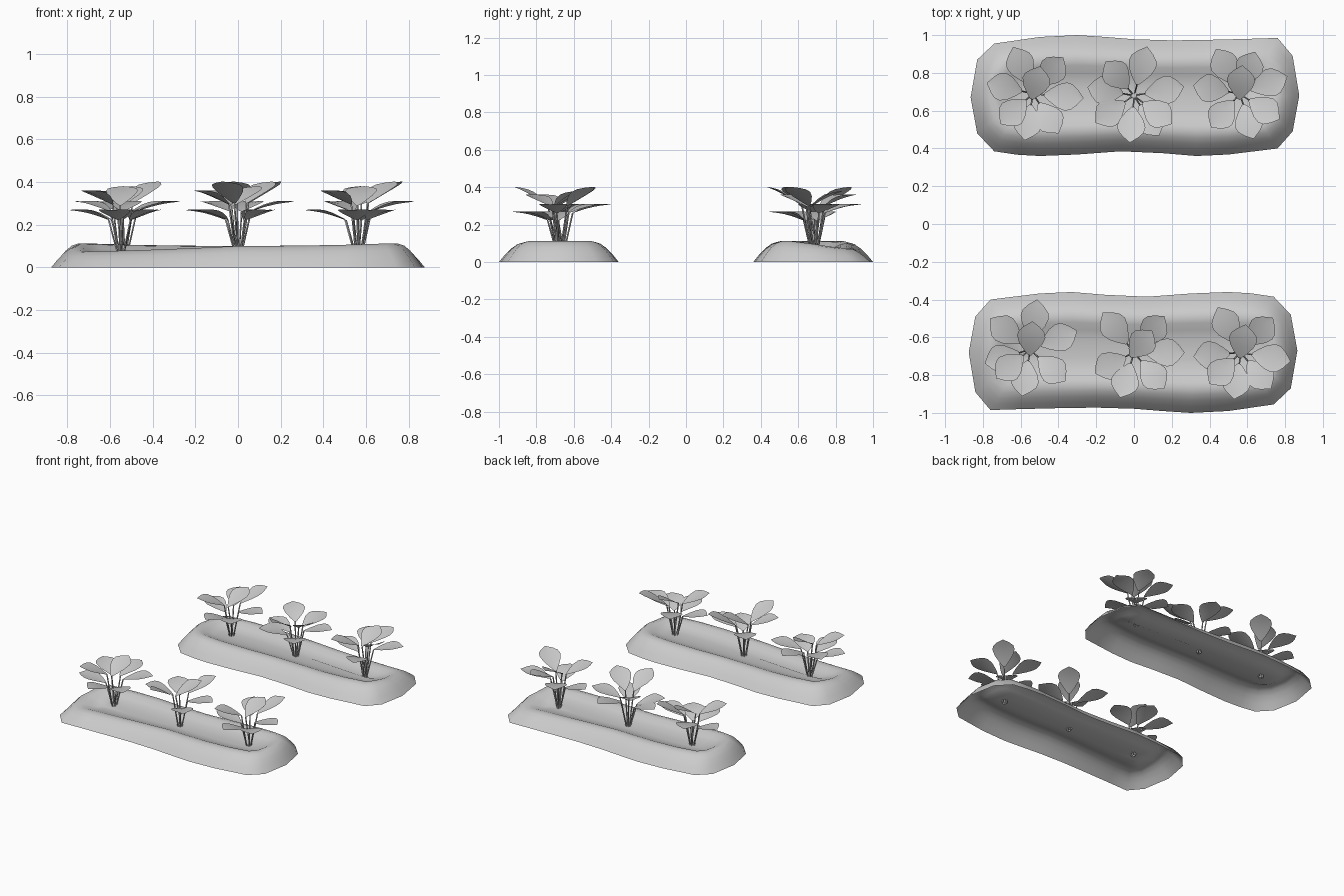
import bpy, bmesh, math
from mathutils import Vector

if "Cube" in bpy.data.objects:
    bpy.data.objects.remove(bpy.data.objects["Cube"])

grey = bpy.data.materials.new("pale_grey")
grey.use_nodes = True
colour = (0.6, 0.6, 0.6, 1)
grey.diffuse_color = colour
grey.node_tree.nodes["Principled BSDF"].inputs["Base Color"].default_value = colour


def finish(bm, name):
    mesh = bpy.data.meshes.new(name)
    bm.to_mesh(mesh)
    bm.free()
    mesh.materials.append(grey)
    for poly in mesh.polygons:
        poly.use_smooth = True
    obj = bpy.data.objects.new(name, mesh)
    bpy.context.collection.objects.link(obj)


def clamp(v, low=0.0, high=1.0):
    return max(low, min(high, v))


# Soil bed: wavy outline, counter-clockwise, and rings of (inset, height)
BED_Y = -0.68
OUTLINE = [(-.875, -.68), (-.84, -.89), (-.76, -.985), (-.6, -.98), (-.4, -.975),
           (-.2, -.972), (0, -.978), (.15, -.99), (.3, -1), (.5, -.99), (.74, -.955),
           (.83, -.87), (.865, -.67), (.83, -.48), (.74, -.385), (.62, -.367),
           (.5, -.36), (.3, -.368), (.07, -.385), (-.15, -.375), (-.33, -.36),
           (-.5, -.368), (-.76, -.4), (-.84, -.49)]
RINGS = [(0, 0), (.1, .042), (.2, .077), (.3, .101), (.4, .111), (.5, .106),
         (.62, .088), (.75, .076), (.9, .071)]


def soil_bed(name, turn):
    bm = bmesh.new()
    rings = []
    for inset, height in RINGS:
        ring = []
        for x, y in OUTLINE:
            p = Vector((x, y, 0)).lerp(Vector((clamp(x, -.58, .58), BED_Y, 0)), inset)
            # The rim dips in the middle and one corner has slumped
            dip = .1 * (1 - clamp(abs(x) / .7) ** 2)
            slump = .33 * clamp(-x / .7) * clamp(.4 - (y - BED_Y) / .4)
            p.z = height * (1 - dip - slump)
            ring.append(bm.verts.new((p.x * turn, p.y * turn, p.z)))
        rings.append(ring)
    n = len(OUTLINE)
    for a, b in zip(rings, rings[1:]):
        for i in range(n):
            j = (i + 1) % n
            bm.faces.new((a[i], a[j], b[j], b[i]))
    bm.faces.new(rings[-1])
    finish(bm, name)


soil_bed("front_soil_bed", 1)
soil_bed("back_soil_bed", -1)

# Leaf layers: blade start radius and height, tip radius and height
LAYERS = {"L": (.06, .222, .25, .268), "M": (.06, .262, .268, .308),
          "U": (.05, .295, .235, .36), "H": (.06, .30, .25, .402),
          "T": (-.03, .29, .15, .38)}
# Blade half-widths along its length
BLADE = [(0, .008), (.15, .034), (.35, .062), (.55, .075), (.7, .068), (.84, .043), (1, .001)]


def stem(bm, start, end):
    ends = []
    for p, r in ((start, .005), (end, .005)):
        ends.append([bm.verts.new(p + r * Vector((math.cos(a), math.sin(a), 0)))
                     for a in (i * math.tau / 3 for i in range(3))])
    for i in range(3):
        j = (i + 1) % 3
        bm.faces.new((ends[0][i], ends[0][j], ends[1][j], ends[1][i]))


def leaf(bm, centre, angle, layer):
    a = math.radians(angle)
    out = Vector((math.cos(a), math.sin(a), 0))
    across = Vector((-out.y, out.x, 0))
    up = Vector((0, 0, 1))
    r0, z0, r1, z1 = LAYERS[layer]
    start = centre + out * r0 + up * z0
    tip = centre + out * r1 + up * z1
    stem(bm, centre + out * .012 + up * .05, start)
    # Slightly cupped and arched blade
    rows = []
    for t, w in BLADE:
        mid = start.lerp(tip, t) + up * (.008 * math.sin(math.pi * t))
        rows.append([bm.verts.new(mid + across * w * s + up * (.15 * w * abs(s)))
                     for s in (-1, 0, 1)])
    for p, q in zip(rows, rows[1:]):
        for k in range(2):
            bm.faces.new((p[k], q[k], q[k + 1], p[k + 1]))


# Plants: position, then the layer and direction of each leaf
PLANTS = {
    "front_right_plant": (-.55, -.665, "LMMMLLUT", (-163, 142, 82, 22, -42, -100, -140, 85)),
    "front_middle_plant": (0, -.68, "UMHMLHT", (-152, 128, 50, 0, -50, -107, 50)),
    "front_left_plant": (.565, -.68, "LMHMLLUT", (185, 117, 47, -10, -50, -98, -135, 80)),
    "back_right_plant": (-.535, .69, "LMHMLLUT", (167, 113, 50, -5, -57, -100, -137, 75)),
    "back_middle_plant": (0, .68, "LUMMHLHL", (170, 130, 75, 10, -37, -58, -95, -145)),
    "back_left_plant": (.56, .69, "LMUMHLUT", (170, 118, 70, 20, -33, -73, -130, 85)),
}
for name, (x, y, layers, angles) in PLANTS.items():
    bm = bmesh.new()
    for layer, angle in zip(layers, angles):
        leaf(bm, Vector((x, y, 0)), angle, layer)
    finish(bm, name)
